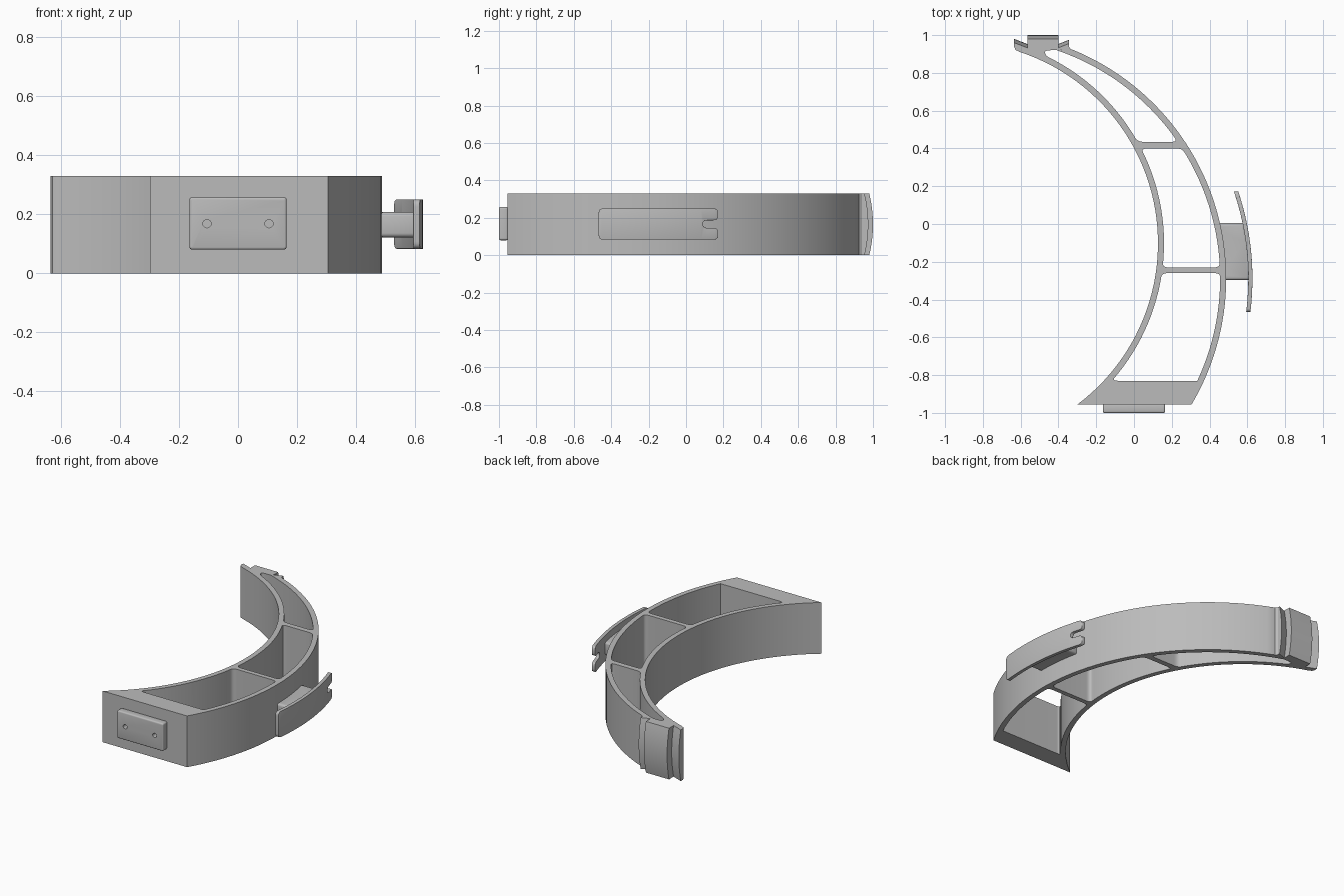
import bpy, bmesh, math
from mathutils import Vector

cube = bpy.data.objects.get("Cube")
if cube:
    bpy.data.objects.remove(cube, do_unlink=True)

HEIGHT = 0.33
OUTER = (-0.82, -0.288, 1.308)   # centre x, centre y, radius
INNER = (-0.94, -0.102, 1.067)
WALL = 0.032

grey = bpy.data.materials.new("plain_grey")
grey.use_nodes = True
grey.diffuse_color = (0.5, 0.5, 0.5, 1)
grey.node_tree.nodes["Principled BSDF"].inputs["Base Color"].default_value = (0.5, 0.5, 0.5, 1)


def arc(circle, y0, y1, n=24, grow=0.0):
    """Right-hand side of a circle between two y values."""
    cx, cy, r = circle
    r += grow
    a0, a1 = math.asin((y0 - cy) / r), math.asin((y1 - cy) / r)
    angles = [a0 + (a1 - a0) * i / n for i in range(n + 1)]
    return [(cx + r * math.cos(a), cy + r * math.sin(a)) for a in angles]


def fillet(points, radius, sharp_first=False, steps=6):
    """Round the sharp corners of a 2D outline."""
    result = []
    for i, p in enumerate(points):
        p = Vector(p)
        a = Vector(points[i - 1]) - p
        b = Vector(points[(i + 1) % len(points)]) - p
        if a.angle(b) > 2.6 or (sharp_first and i == 0):
            result.append(tuple(p))
            continue
        start = p + a.normalized() * min(radius, a.length * 0.48)
        end = p + b.normalized() * min(radius, b.length * 0.48)
        for k in range(steps + 1):
            t = k / steps
            q = start * (1 - t) ** 2 + p * 2 * t * (1 - t) + end * t ** 2
            result.append(tuple(q))
    return result


def loft(name, layers):
    """Skin a stack of equal rings and cap both ends."""
    bm = bmesh.new()
    rings = [[bm.verts.new(co) for co in layer] for layer in layers]
    n = len(rings[0])
    for low, high in zip(rings, rings[1:]):
        for i in range(n):
            j = (i + 1) % n
            bm.faces.new((low[i], low[j], high[j], high[i]))
    bm.faces.new(rings[0][::-1])
    bm.faces.new(rings[-1])
    bmesh.ops.recalc_face_normals(bm, faces=bm.faces)
    mesh = bpy.data.meshes.new(name)
    bm.to_mesh(mesh)
    bm.free()
    mesh.materials.append(grey)
    obj = bpy.data.objects.new(name, mesh)
    bpy.context.collection.objects.link(obj)
    return obj


def prism(name, points, lo, hi, axis="z"):
    place = {"x": lambda a, b, h: (h, a, b),
             "y": lambda a, b, h: (a, h, b),
             "z": lambda a, b, h: (a, b, h)}[axis]
    return loft(name, [[place(a, b, h) for a, b in points] for h in (lo, hi)])


def activate(obj):
    bpy.ops.object.select_all(action="DESELECT")
    obj.select_set(True)
    bpy.context.view_layer.objects.active = obj


def boolean(obj, cutter, operation="DIFFERENCE"):
    activate(obj)
    mod = obj.modifiers.new("cut", "BOOLEAN")
    mod.operation, mod.object, mod.solver = operation, cutter, "EXACT"
    bpy.ops.object.modifier_apply(modifier=mod.name)
    bpy.data.objects.remove(cutter, do_unlink=True)


def bevel(obj, width):
    activate(obj)
    mod = obj.modifiers.new("round", "BEVEL")
    mod.width, mod.segments = width, 3
    mod.limit_method, mod.angle_limit = "ANGLE", math.radians(40)
    bpy.ops.object.modifier_apply(modifier=mod.name)


def smooth(obj):
    activate(obj)
    bpy.ops.object.shade_smooth_by_angle(angle=math.radians(30))


# Crescent body
FRONT = -0.955
outline = arc(OUTER, FRONT, 0.925, 48) + arc(INNER, 0.912, FRONT, 48)
body = prism("crescent_body", outline, 0, HEIGHT)


# Three through pockets separated by ribs
def pocket(y0, y1, inner_top, corner=(), sharp_first=False):
    points = arc(OUTER, y0, y1, 14, -WALL) + list(corner)
    points += arc(INNER, inner_top, y0, 14, WALL)
    cutter = prism("pocket_cutter", fillet(points, 0.032, sharp_first), -0.1, HEIGHT + 0.1)
    boolean(body, cutter)


pocket(-0.83, -0.26, -0.26, sharp_first=True)
pocket(-0.23, 0.40, 0.40)
pocket(0.435, 0.92, 0.89, corner=[(-0.475, 0.92)])
smooth(body)

# Stepped end with two ears, bowed across the height
tip = [(-0.607, 0.912), (-0.628, 0.922), (-0.635, 0.94), (-0.635, 0.98),
       (-0.565, 0.953), (-0.565, 1.0), (-0.40, 1.0), (-0.40, 0.953),
       (-0.345, 0.975), (-0.345, 0.94), (-0.335, 0.925)]
layers = []
for i in range(17):
    t = i / 16
    bow = 0.02 * (2 * t - 1) ** 2
    layers.append([(x, y - bow if y > 0.945 else y, t * HEIGHT) for x, y in tip])
smooth(loft("stepped_end", layers))

# Front mounting plate with two screw holes
plate = prism("front_plate", fillet([(-0.165, 0.08), (0.165, 0.08), (0.165, 0.258), (-0.165, 0.258)], 0.012),
              -1.0, FRONT + 0.002, "y")
bevel(plate, 0.008)
for side in (-1, 1):
    ring = [(side * 0.105 + 0.014 * math.cos(k * math.pi / 10),
             0.168 + 0.014 * math.sin(k * math.pi / 10)) for k in range(20)]
    boolean(plate, prism("hole_cutter", ring, -1.1, -0.97, "y"))
smooth(plate)

# Side clip: stem and curved slotted plate, concentric with the body
stem = prism("clip_stem", arc(OUTER, -0.297, 0.005, 12, -0.01) + arc(OUTER, 0.005, -0.297, 12, 0.125),
             0.122, 0.207)
bevel(stem, 0.014)
smooth(stem)

clip = prism("clip_plate", arc(OUTER, -0.55, 0.25, 32, 0.117) + arc(OUTER, 0.25, -0.55, 32, 0.139), 0, HEIGHT)
shape = [(-0.467, 0.083), (0.172, 0.083), (0.172, 0.146), (0.09, 0.146),
         (0.09, 0.187), (0.172, 0.187), (0.172, 0.25), (-0.467, 0.25)]
boolean(clip, prism("clip_outline", fillet(shape, 0.025), 0.3, 0.9, "x"), "INTERSECT")
bevel(clip, 0.006)
smooth(clip)
